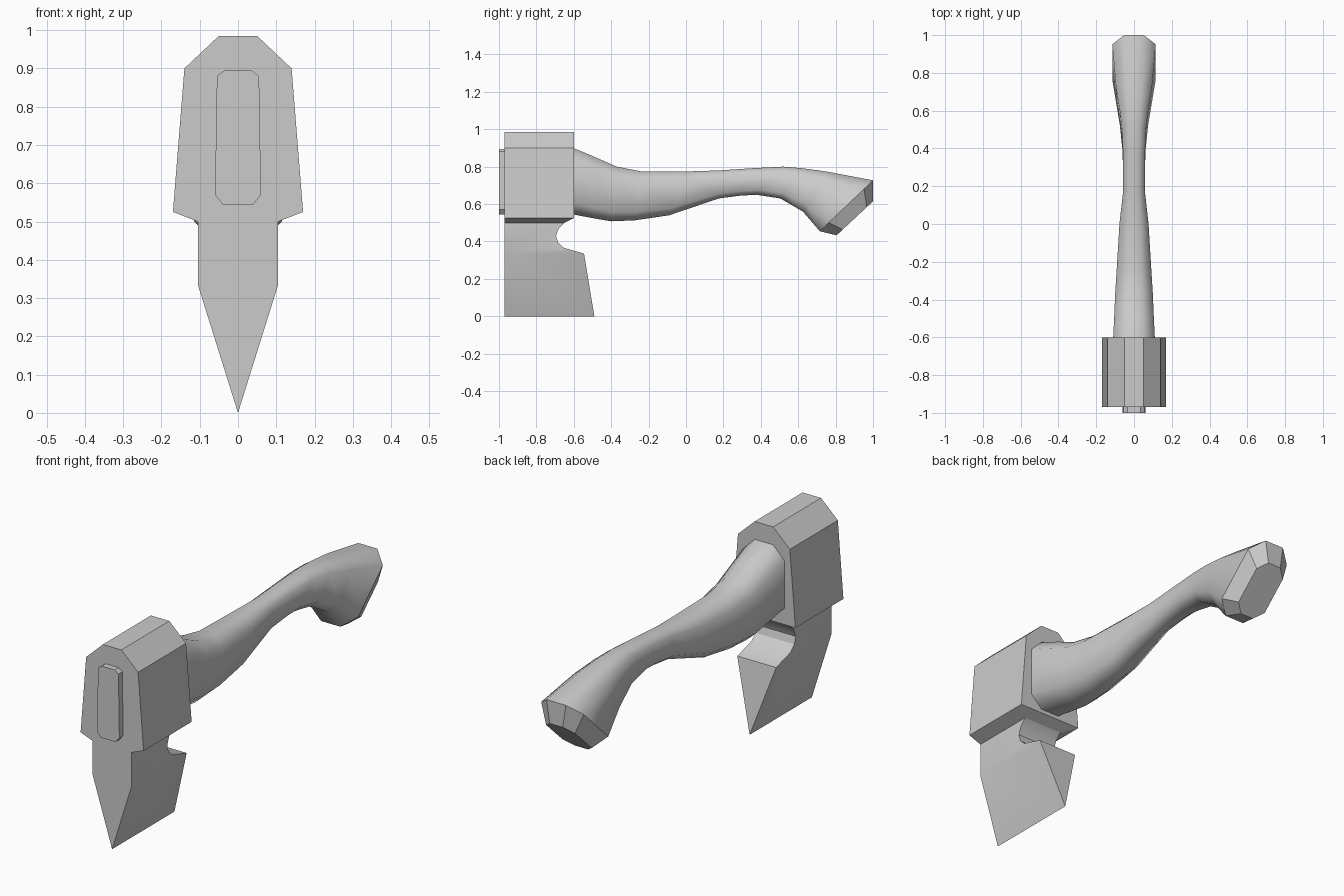
import bpy, bmesh
from math import radians
from mathutils import Vector

if "Cube" in bpy.data.objects:
    bpy.data.objects.remove(bpy.data.objects["Cube"])


def finish(name, bm, angle=0.0, flat_from=None):
    """Store the bmesh as an object; edges above the angle stay sharp."""
    bmesh.ops.recalc_face_normals(bm, faces=bm.faces[:])
    for f in bm.faces:
        f.smooth = angle > 0
    for e in bm.edges:
        e.smooth = e.calc_face_angle(0.0) < radians(angle)
    # edges whose vertices all lie in the end rings are forced sharp
    if flat_from is not None:
        bm.verts.index_update()
        for e in bm.edges:
            if all(v.index >= flat_from for v in e.verts):
                e.smooth = False
    me = bpy.data.meshes.new(name)
    bm.to_mesh(me)
    bm.free()
    ob = bpy.data.objects.new(name, me)
    bpy.context.collection.objects.link(ob)
    return ob


def mirrored(half):
    """Close a right-half (x, z) profile, listed top to bottom."""
    return half + [(-x, z) for x, z in reversed(half)]


def loft(rings):
    """Skin equal-sized rings of 3D points and cap both ends."""
    bm = bmesh.new()
    vs = [[bm.verts.new(p) for p in ring] for ring in rings]
    n = len(vs[0])
    for a, b in zip(vs, vs[1:]):
        for i in range(n):
            j = (i + 1) % n
            bm.faces.new((a[i], a[j], b[j], b[i]))
    bm.faces.new(vs[0])
    bm.faces.new(vs[-1])
    return bm


# head block, with a separate sloped underside
prof = mirrored([(0.05, 0.985), (0.14, 0.90), (0.17, 0.525)])
bm = loft([[(x, y, z) for x, z in prof] for y in (-0.97, -0.60)])
bm.verts.ensure_lookup_table()
bottom = [f for f in bm.faces if all(abs(v.co.z - 0.525) < 1e-4 for v in f.verts)]
for f in bmesh.ops.extrude_face_region(bm, geom=bottom)["geom"]:
    if isinstance(f, bmesh.types.BMVert):
        f.co.x *= 0.105 / 0.17
        f.co.z = 0.50
        if f.co.y > -0.8:
            f.co.y = -0.65
bmesh.ops.delete(bm, geom=bottom, context="FACES_ONLY")
finish("head_block", bm)

# front end of the handle showing through the head
prof = mirrored([(0.035, 0.895), (0.055, 0.88), (0.06, 0.57), (0.04, 0.545)])
finish("handle_tip", loft([[(x, y, z) for x, z in prof] for y in (-1.0, -0.96)]))

# blade: thick notched upper part, wedge tapering to the cutting edge
W = 0.105
upper = [(-0.97, 0.335), (-0.97, 0.50), (-0.65, 0.50), (-0.68, 0.47), (-0.695, 0.43),
         (-0.685, 0.395), (-0.655, 0.367), (-0.545, 0.335)]
bm = loft([[(x, y, z) for y, z in upper] for x in (-W, W)])
bm.verts.ensure_lookup_table()
n = len(upper)
lf, lb, rf, rb = (bm.verts[i] for i in (0, n - 1, n, 2 * n - 1))
seam = bm.edges.get((lf, lb))
bmesh.ops.delete(bm, geom=[f for f in bm.faces if set(f.verts) == {lf, lb, rf, rb}],
                 context="FACES_ONLY")
ef, eb = bm.verts.new((0, -0.97, 0)), bm.verts.new((0, -0.49, 0))
for face in ((lf, lb, eb, ef), (rf, rb, eb, ef), (lf, rf, ef), (lb, rb, eb)):
    bm.faces.new(face)
finish("blade", bm, 30)

# handle: octagonal sections as (top y, top z, bottom y, bottom z, half width)
sections = [
    (-0.61, 0.90, -0.61, 0.545, 0.11), (-0.595, 0.897, -0.595, 0.543, 0.11),
    (-0.495, 0.855, -0.50, 0.525, 0.105), (-0.37, 0.80, -0.40, 0.508, 0.10),
    (-0.24, 0.775, -0.275, 0.513, 0.092), (0.02, 0.775, -0.09, 0.54, 0.077),
    (0.18, 0.78, 0.175, 0.63, 0.057), (0.36, 0.792, 0.29, 0.645, 0.058),
    (0.52, 0.80, 0.375, 0.65, 0.062), (0.62, 0.792, 0.505, 0.63, 0.075),
    (0.745, 0.775, 0.625, 0.56, 0.095), (1.0, 0.727, 0.715, 0.455, 0.115),
    (1.0, 0.615, 0.805, 0.433, 0.078),
]
octagon = mirrored([(0.45, 0.0), (1.0, 0.17), (1.0, 0.83), (0.45, 1.0)])
rings = []
for ty, tz, by, bz, w in sections:
    top, bot = Vector((0, ty, tz)), Vector((0, by, bz))
    rings.append([top.lerp(bot, t) + Vector((x * w, 0, 0)) for x, t in octagon])
finish("handle", loft(rings), 60, flat_from=8 * (len(sections) - 2))
